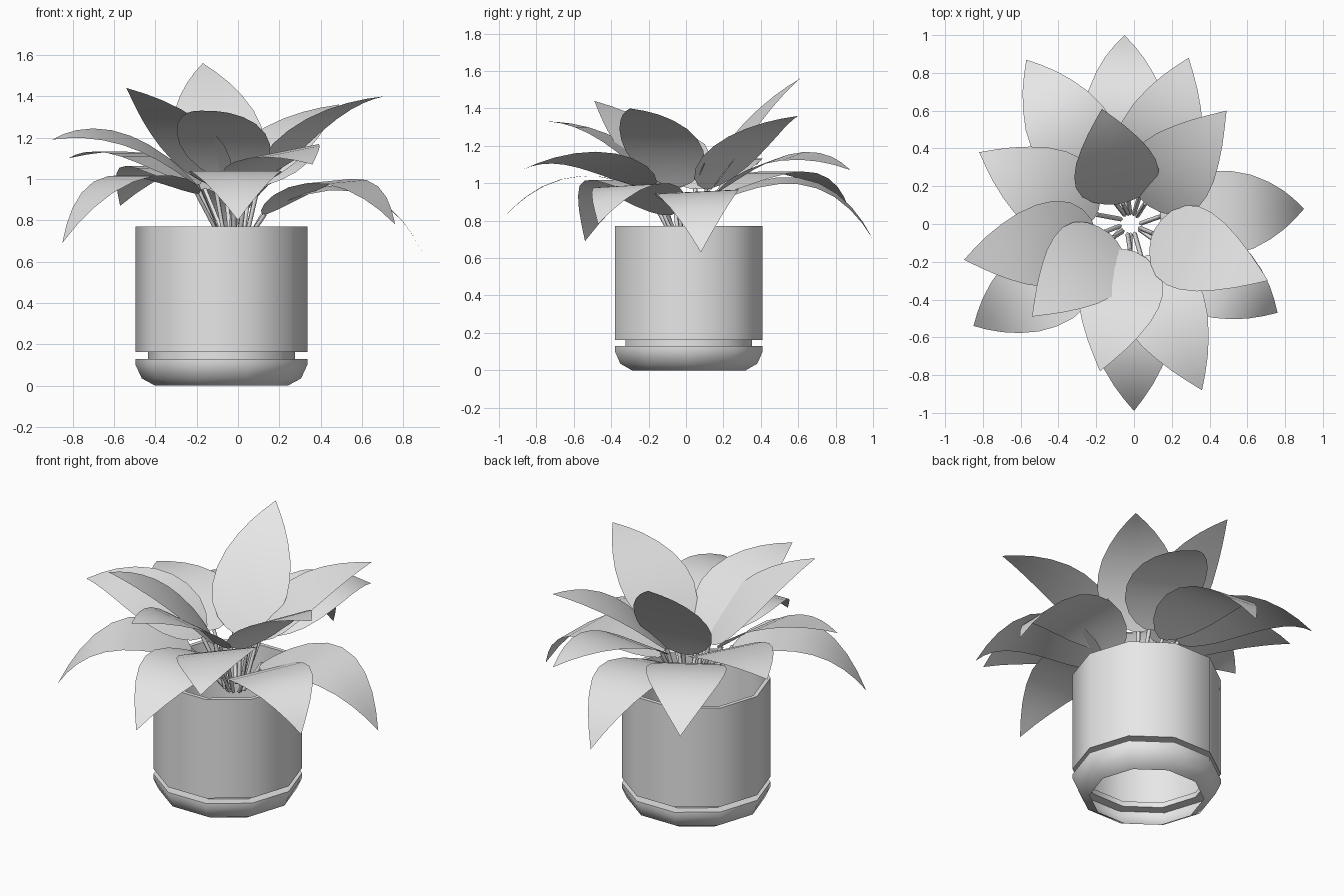
import bpy, bmesh, math
from mathutils import Vector

cube = bpy.data.objects.get("Cube")
if cube:
    bpy.data.objects.remove(cube, do_unlink=True)

# One plain colour for everything
GREY = (0.8, 0.8, 0.8, 1.0)
mat = bpy.data.materials.new("plain light grey")
mat.use_nodes = True
mat.diffuse_color = GREY
mat.node_tree.nodes["Principled BSDF"].inputs["Base Color"].default_value = GREY

POT_CENTRE = Vector((-0.08, 0.015, 0))


def finish(name, bm, angle):
    mesh = bpy.data.meshes.new(name)
    bm.to_mesh(mesh)
    bm.free()
    obj = bpy.data.objects.new(name, mesh)
    bpy.context.collection.objects.link(obj)
    mesh.materials.append(mat)
    bpy.ops.object.select_all(action="DESELECT")
    obj.select_set(True)
    bpy.context.view_layer.objects.active = obj
    bpy.ops.object.shade_smooth_by_angle(angle=math.radians(angle))
    return obj


def lathe(name, profile, sides=10):
    """Ten-sided open shell from (radius, height) pairs."""
    bm = bmesh.new()
    rings = []
    for r, z in profile:
        ring = []
        for i in range(sides):
            a = math.tau * i / sides
            offset = Vector((r * math.cos(a), r * math.sin(a), z))
            ring.append(bm.verts.new(POT_CENTRE + offset))
        rings.append(ring)
    for low, high in zip(rings, rings[1:]):
        for i in range(sides):
            j = (i + 1) % sides
            bm.faces.new((low[i], low[j], high[j], high[i]))
    return finish(name, bm, 50)


# Saucer, and pot with a thin flat rim and an inner wall
lathe("saucer", [(0.32, 0), (0.385, 0.035), (0.415, 0.1), (0.415, 0.13), (0.355, 0.13)])
lathe("pot", [(0.355, 0.13), (0.355, 0.162), (0.415, 0.162), (0.415, 0.77),
              (0.39, 0.77), (0.38, 0.175)])

# Blade outline: (position along spine, share of the full half width)
OUTLINE = [(0, 0.12), (0.03, 0.4), (0.09, 0.68), (0.18, 0.9), (0.3, 1), (0.42, 0.98),
           (0.55, 0.87), (0.68, 0.68), (0.8, 0.46), (0.9, 0.24)]
HALF_WIDTH = 0.225


def leaf(name, base, tip, mid_height, reach, roll):
    """Arched blade whose spine passes mid_height at a share reach of its run."""
    middle = base.lerp(tip, reach)
    middle.z = mid_height
    control = middle * 2 - (base + tip) / 2
    run = tip - base
    flat = Vector((-run.y, run.x, 0)).normalized()
    bm = bmesh.new()
    rows = []
    for t, share in OUTLINE:
        point = base.lerp(control, t).lerp(control.lerp(tip, t), t)
        tangent = (control - base).lerp(tip - control, t).normalized()
        side = flat * math.cos(roll) + tangent.cross(flat) * math.sin(roll)
        side *= HALF_WIDTH * share
        rows.append([bm.verts.new(point + side * k) for k in (-1, 0, 1)])
    for near, far in zip(rows, rows[1:]):
        for k in (0, 1):
            bm.faces.new((near[k], far[k], far[k + 1], near[k + 1]))
    end = bm.verts.new(tip)
    for k in (0, 1):
        bm.faces.new((rows[-1][k], end, rows[-1][k + 1]))
    return finish(name, bm, 60)


# Leaves: name, base, tip, height of the spine's middle, reach, roll
LEAVES = [
    ("tall_back_leaf", (-0.06, 0.11, 0.95), (-0.17, 0.61, 1.56), 1.3, 0.45, 0),
    ("back_leaf", (-0.04, 0.2, 0.92), (-0.05, 1.0, 0.7), 1.0, 0.58, 0.08),
    ("back_left_low_leaf", (0.04, 0.18, 0.96), (0.29, 0.88, 1.07), 1.14, 0.51, 0.12),
    ("back_left_high_leaf", (0.06, 0.11, 0.97), (0.49, 0.6, 1.36), 1.23, 0.45, 0),
    ("left_low_leaf", (0.14, 0.04, 0.86), (0.9, 0.08, 0.63), 0.94, 0.59, 0.05),
    ("left_high_leaf", (0.1, -0.05, 0.98), (0.71, -0.3, 1.4), 1.27, 0.45, 0),
    ("front_left_low_leaf", (0.13, -0.1, 0.83), (0.76, -0.47, 0.78), 0.99, 0.57, 0.05),
    ("front_left_leaf", (0.04, -0.18, 0.98), (0.36, -0.88, 1.07), 1.13, 0.5, 0.18),
    ("front_low_leaf", (-0.02, -0.2, 0.95), (0.0, -0.99, 0.8), 1.03, 0.54, 0),
    ("front_high_leaf", (-0.02, -0.14, 0.99), (-0.18, -0.78, 1.33), 1.25, 0.47, 0),
    ("front_right_high_leaf", (-0.11, -0.07, 0.97), (-0.54, -0.49, 1.44), 1.26, 0.45, 0),
    ("front_right_low_leaf", (-0.2, -0.17, 0.93), (-0.85, -0.54, 0.69), 1.0, 0.57, 0),
    ("right_leaf", (-0.2, -0.06, 0.97), (-0.9, -0.19, 1.19), 1.19, 0.5, -0.19),
    ("back_right_leaf", (-0.2, 0.05, 0.97), (-0.82, 0.38, 1.1), 1.12, 0.5, 0),
    ("back_right_low_leaf", (-0.16, 0.19, 0.95), (-0.57, 0.87, 0.87), 1.06, 0.55, 0),
]

# Each leaf gets a thin four-sided stem rising from the middle of the pot
stems = bpy.data.curves.new("stems", "CURVE")
stems.dimensions = "3D"
stems.bevel_depth = 0.012
stems.bevel_resolution = 0
stems.use_fill_caps = True
stems.materials.append(mat)
for name, base, tip, mid_height, reach, roll in LEAVES:
    base, tip = Vector(base), Vector(tip)
    leaf(name, base, tip, mid_height, reach, roll)
    outward = (tip - base).to_2d().normalized() * 0.055
    root = Vector((outward.x - 0.02, outward.y, 0.68))
    spline = stems.splines.new("POLY")
    spline.points.add(1)
    for point, place in zip(spline.points, (root, base)):
        point.co = (*place, 1)
bpy.context.collection.objects.link(bpy.data.objects.new("stems", stems))
